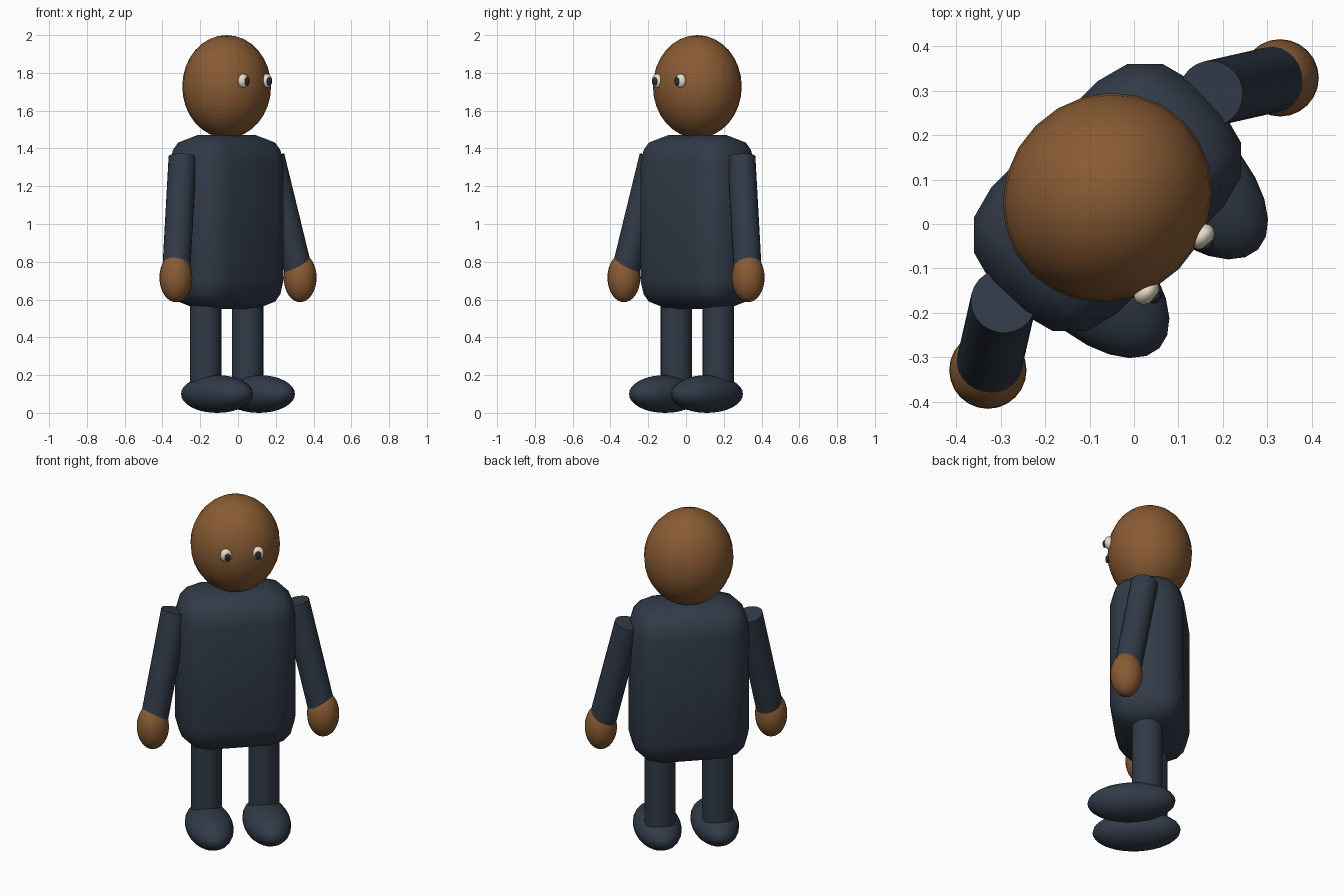
import bpy, bmesh
from math import radians
from mathutils import Matrix, Vector

if "Cube" in bpy.data.objects:
    bpy.data.objects.remove(bpy.data.objects["Cube"], do_unlink=True)

# The figure is turned an eighth of a circle, toward its left
STANCE = Matrix.Rotation(radians(45), 4, 'Z') @ Matrix.Translation((0, 0.085, 0))


def material(name, rgb):
    mat = bpy.data.materials.new(name)
    mat.use_nodes = True
    colour = (*rgb, 1)
    mat.diffuse_color = colour
    bsdf = next(n for n in mat.node_tree.nodes if n.type == 'BSDF_PRINCIPLED')
    bsdf.inputs["Base Color"].default_value = colour
    bsdf.inputs["Roughness"].default_value = 0.8
    return mat


skin = material("brown skin", (0.25, 0.105, 0.034))
cloth = material("dark navy cloth", (0.031, 0.043, 0.064))
white = material("cream eye white", (0.8, 0.72, 0.57))
black = material("dark pupil", (0.02, 0.025, 0.035))


def finish(bm, name, mat, place):
    bmesh.ops.transform(bm, matrix=STANCE @ place, verts=bm.verts)
    bmesh.ops.recalc_face_normals(bm, faces=bm.faces)
    mesh = bpy.data.meshes.new(name)
    bm.to_mesh(mesh)
    bm.free()
    mesh.materials.append(mat)
    mesh.shade_smooth()
    mesh.set_sharp_from_angle(angle=radians(45))
    obj = bpy.data.objects.new(name, mesh)
    bpy.context.collection.objects.link(obj)


def ellipsoid(name, centre, radii, mat):
    bm = bmesh.new()
    bmesh.ops.create_uvsphere(bm, u_segments=24, v_segments=16, radius=1)
    finish(bm, name, mat, Matrix.Translation(centre) @ Matrix.Diagonal((*radii, 1)))


def rod(name, start, end, radius, mat):
    start, end = Vector(start), Vector(end)
    axis = end - start
    bm = bmesh.new()
    bmesh.ops.create_cone(bm, cap_ends=True, segments=24, radius1=radius,
                          radius2=radius, depth=axis.length)
    turn = axis.to_track_quat('Z', 'Y').to_matrix().to_4x4()
    finish(bm, name, mat, Matrix.Translation((start + end) / 2) @ turn)


def rounded_box(name, centre, size, bevel, mat):
    bm = bmesh.new()
    bmesh.ops.create_cube(bm, size=1)
    bmesh.ops.scale(bm, vec=size, verts=bm.verts)
    bmesh.ops.bevel(bm, geom=bm.edges[:], offset=bevel, segments=3,
                    profile=0.5, affect='EDGES')
    finish(bm, name, mat, Matrix.Translation(centre))


# Torso and head
rounded_box("torso", (0, 0, 1.01), (0.64, 0.4, 0.92), 0.15, cloth)
ellipsoid("head", (0, 0, 1.7275), (0.242, 0.228, 0.2725), skin)

# Paired parts
for side, s in (("left", 1), ("right", -1)):
    ellipsoid(side + "_eye", (s * 0.088, -0.213, 1.758), (0.032, 0.024, 0.037), white)
    ellipsoid(side + "_pupil", (s * 0.083, -0.236, 1.755), (0.016, 0.011, 0.022), black)
    rod(side + "_arm", (s * 0.33, 0, 1.355), (s * 0.465, -0.085, 0.716), 0.074, cloth)
    ellipsoid(side + "_hand", (s * 0.465, -0.085, 0.716), (0.087, 0.087, 0.13), skin)
    rod(side + "_leg", (s * 0.157, 0, 0.1), (s * 0.157, 0, 0.65), 0.083, cloth)
    ellipsoid(side + "_foot", (s * 0.157, -0.085, 0.1), (0.127, 0.238, 0.1), cloth)
